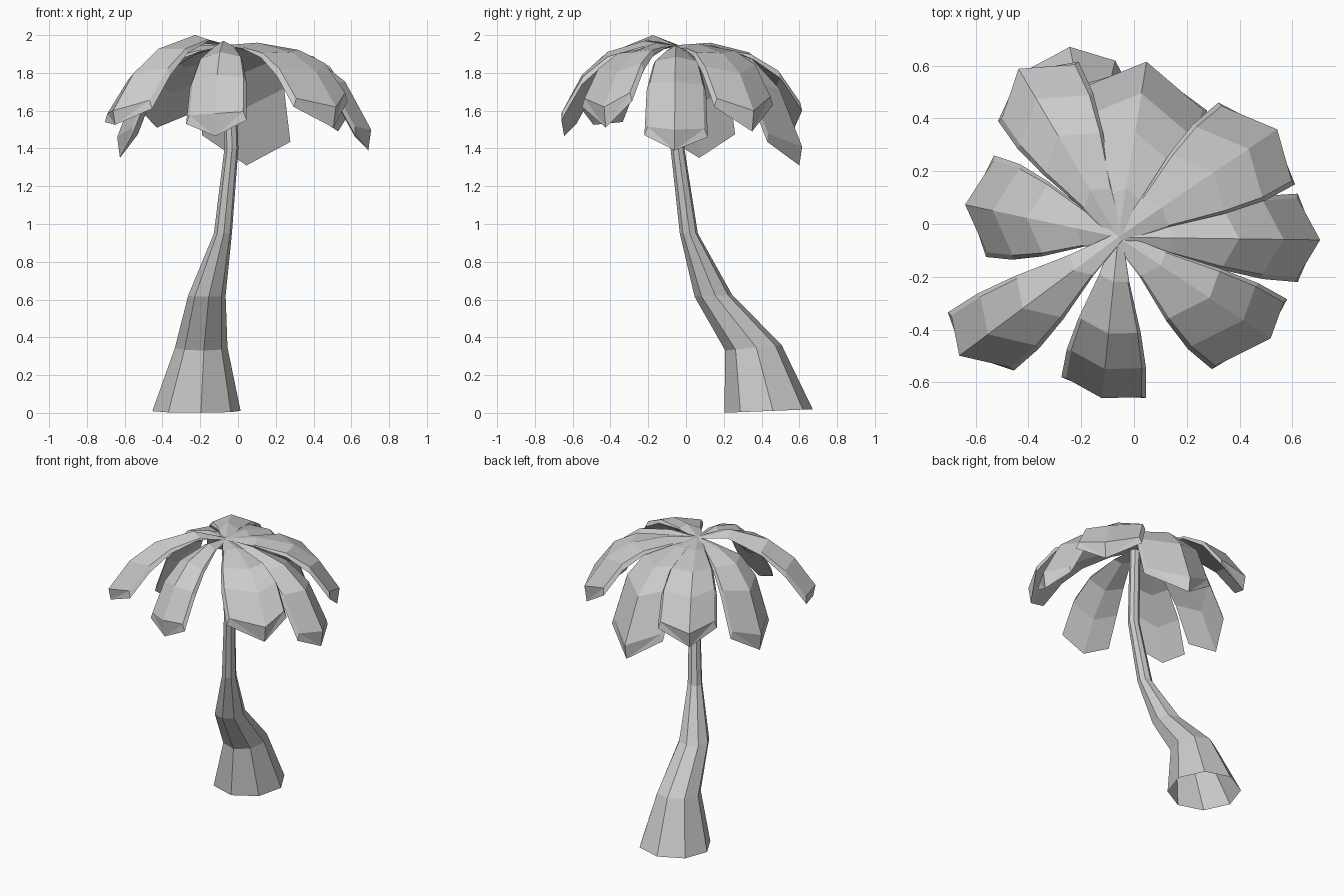
import bpy, bmesh
from math import sin, cos, pi
from mathutils import Vector

if "Cube" in bpy.data.objects:
    bpy.data.objects.remove(bpy.data.objects["Cube"])


def loft(name, rings, cap_start=True):
    """Solid skinned through equal-length rings; the end is a fan from the last point."""
    bm = bmesh.new()
    rows = [[bm.verts.new(p) for p in ring] for ring in rings]
    n = len(rows[0])
    for a, b in zip(rows, rows[1:]):
        for i in range(n):
            j = (i + 1) % n
            bm.faces.new((a[i], a[j], b[j], b[i]))
    if cap_start:
        bm.faces.new(rows[0])
    end = rows[-1]
    for i in range(n - 2):
        bm.faces.new((end[-1], end[i], end[i + 1]))
    bmesh.ops.recalc_face_normals(bm, faces=bm.faces)
    me = bpy.data.meshes.new(name)
    bm.to_mesh(me)
    bm.free()
    bpy.context.collection.objects.link(bpy.data.objects.new(name, me))


# Curved, tapering eight-sided trunk, open underneath:
# centre x, y, z, radius x, radius y, tilt along y
trunk = [
    (-0.22, 0.437, 0.01, 0.235, 0.235, 0.04),
    (-0.195, 0.357, 0.345, 0.14, 0.15, 0.1),
    (-0.165, 0.145, 0.62, 0.1, 0.1, 0.05),
    (-0.08, 0.015, 0.95, 0.048, 0.048, 0.0),
    (-0.035, -0.045, 1.40, 0.037, 0.037, 0.0),
    (-0.05, -0.05, 1.93, 0.035, 0.035, 0.0),
]
angles = [0.1 + k * pi / 4 for k in range(8)]
loft("trunk", [[(x + rx * cos(a), y + ry * sin(a), max(0, z + t * ry * sin(a)))
                for a in angles] for x, y, z, rx, ry, t in trunk], cap_start=False)

# Fronds: right corner, drooping tip, left corner of each outer end,
# then hump near the crown and thickness of the end
crown = Vector((-0.06, -0.05, 1.945))
fronds = {
    "right": ((0.62, -0.22, 1.47), (0.69, -0.06, 1.39), (0.62, 0.115, 1.46), 0.0, 0.11),
    "back_right": ((0.61, 0.15, 1.62), (0.53, 0.35, 1.49), (0.32, 0.46, 1.63), 0.01, 0.11),
    "back": ((0.277, 0.43, 1.435), (0.045, 0.60, 1.31), (-0.19, 0.53, 1.47), 0.0, 0.1),
    "back_left": ((-0.21, 0.615, 1.60), (-0.43, 0.575, 1.51), (-0.515, 0.39, 1.60), 0.015, 0.1),
    "left": ((-0.53, 0.26, 1.475), (-0.625, 0.07, 1.35), (-0.56, -0.125, 1.47), 0.0, 0.11),
    "front_left": ((-0.705, -0.335, 1.54), (-0.65, -0.49, 1.525), (-0.455, -0.555, 1.61), 0.055, 0.075),
    "front": ((-0.275, -0.58, 1.53), (-0.12, -0.645, 1.465), (0.045, -0.66, 1.55), 0.025, 0.12),
    "front_right": ((0.295, -0.55, 1.62), (0.505, -0.425, 1.51), (0.58, -0.285, 1.65), 0.015, 0.11),
}
# Stations: distance along, share of the drop, share of the width, edge sag, share of the hump
stations = [(0, 0, 0.1, 0, 0), (0.28, 0, 0.36, 0.03, 1), (0.6, 0.13, 0.74, 0.03, 0.5),
            (0.82, 0.43, 0.94, 0.02, 0), (1, 1, 1, 0, 0)]
for side, (*corners, hump, thick) in fronds.items():
    right, tip, left = (Vector(c) for c in corners)
    out = tip - crown
    out.z = 0
    ridge = tip + out.normalized() * 0.015 + Vector((0, 0, thick))
    inset = (left - right).normalized() * 0.018
    inset.z = 0
    lift = Vector((0, 0, 0.045))
    section = [right, right + inset + lift, ridge, left - inset + lift, left, tip]
    span = ridge - crown
    rings = []
    for f, drop, w, sag, h in stations:
        mid = crown + Vector((span.x * f, span.y * f, span.z * drop + hump * h))
        ring = []
        for p in section:
            d = p - ridge
            s = 0 if p is ridge else sag
            ring.append(mid + Vector((d.x * w, d.y * w, d.z * w * w - s)))
        rings.append(ring)
    loft("frond_" + side, rings)
